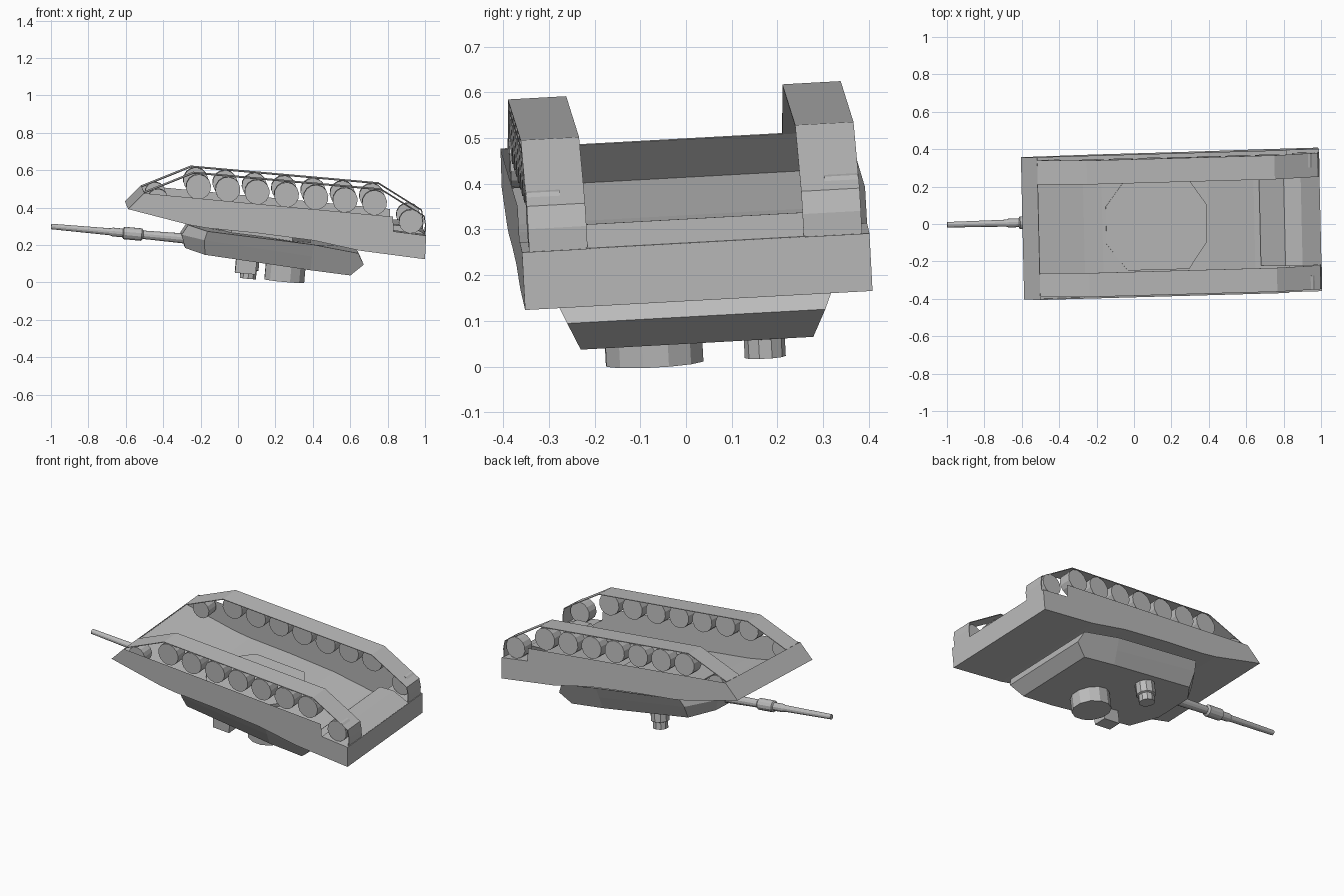
import bpy, bmesh, math
from mathutils import Matrix, Vector

if "Cube" in bpy.data.objects:
    bpy.data.objects.remove(bpy.data.objects["Cube"])

# Overturned tank: built in its own tilted frame (u along, v across, w towards the belly)
ax = Vector((1, 0.028, -0.09)).normalized()
ay = Vector((-0.023, 1, 0.055))
ay = (ay - ax * ay.dot(ax)).normalized()
az = ax.cross(ay)
TILT = Matrix((ax, ay, az)).transposed().to_4x4()
FRAME = Matrix.Translation((0, -0.003, 0.295)) @ TILT

grey = bpy.data.materials.new("plain_grey")
grey.diffuse_color = (0.5, 0.5, 0.5, 1)
grey.use_nodes = True
grey.node_tree.nodes["Principled BSDF"].inputs["Base Color"].default_value = grey.diffuse_color


def add(name, verts, faces):
    bm = bmesh.new()
    vs = [bm.verts.new(v) for v in verts]
    for f in faces:
        bm.faces.new([vs[i] for i in f])
    bmesh.ops.recalc_face_normals(bm, faces=bm.faces)
    me = bpy.data.meshes.new(name)
    bm.to_mesh(me)
    bm.free()
    me.materials.append(grey)
    ob = bpy.data.objects.new(name, me)
    ob.matrix_world = FRAME
    bpy.context.collection.objects.link(ob)
    return ob


def loft(name, rings):
    n = len(rings[0])
    verts = [p for r in rings for p in r]
    faces = [(k * n + i, k * n + (i + 1) % n, (k + 1) * n + (i + 1) % n, (k + 1) * n + i)
             for k in range(len(rings) - 1) for i in range(n)]
    faces += [tuple(range(n)), tuple(range(len(verts) - n, len(verts)))]
    return add(name, verts, faces)


def ring(center, r, n, axis, turn=0.5):
    pts = []
    for i in range(n):
        a = 2 * math.pi * (i + turn) / n
        c, s = r * math.cos(a), r * math.sin(a)
        d = {"u": (0, c, s), "v": (c, 0, s), "w": (c, s, 0)}[axis]
        pts.append(Vector(center) + Vector(d))
    return pts


def strip(name, path, v0, v1, thick=0.0):
    n = len(path)
    verts = [(u, v0, w) for u, w in path] + [(u, v1, w) for u, w in path]
    ob = add(name, verts, [(i, i + 1, n + i + 1, n + i) for i in range(n - 1)])
    if thick:
        m = ob.modifiers.new("thickness", "SOLIDIFY")
        m.thickness, m.offset = thick, 0
    return ob


# Hull shell: deck, nose plate and rear plate, open on the belly
W = 0.381
deck = [(-0.603, 0.064), (-0.27, 0.010), (-0.17, 0.002), (0.1, -0.001), (0.4, -0.013),
        (0.65, -0.045), (1.0, -0.06)]
shell = [(-0.525, 0.156)] + deck + [(0.994, 0.065)]
strip("hull_shell", shell, -W, W, 0.003)

# Rear shelf and ramp between the tracks
strip("rear_shelf", [(0.994, 0.065), (0.89, 0.108), (0.80, 0.10), (0.68, -0.03)], -0.24, 0.24, 0.003)

# Hull sides
side = shell + [(0.82, 0.072), (0.81, 0.15)]
for s, tag in ((-1, "right"), (1, "left")):
    add("hull_side_" + tag, [(u, s * W, w) for u, w in side], [tuple(range(len(side)))])
    strip("rear_ledge_" + tag, [(0.82, 0.072), (0.994, 0.065)], s * 0.24, s * W)

    # Track band wrapped over the running gear
    band = [(-0.525, 0.156), (-0.272, 0.285), (0.735, 0.286), (0.978, 0.163), (0.99, 0.115),
            (0.99, 0.065)]
    strip("track_" + tag, band, s * 0.237, s * 0.365, 0.004)

    # Road wheels, idler and sprocket
    gear = [(-0.24 + 0.1575 * k, 0.215, 0.067) for k in range(7)]
    gear += [(-0.45, 0.13, 0.055), (0.908, 0.132, 0.064)]
    for k, (u, w, r) in enumerate(gear):
        loft(f"wheel_{tag}_{k}", [ring((u, s * 0.29, w), r, 14, "v"),
                                  ring((u, s * 0.364, w), r, 14, "v")])


# Turret: three plan outlines (front, cheek, rear), mirrored across the middle
def outline(pts):
    return [(u, h, w) for u, h, w in pts] + [(u, -h, w) for u, h, w in reversed(pts)]


loft("turret", [
    outline([(-0.27, 0.14, -0.005), (-0.17, 0.325, -0.02), (0.40, 0.325, -0.04), (0.645, 0.31, -0.065)]),
    outline([(-0.30, 0.135, -0.06), (-0.18, 0.297, -0.07), (0.40, 0.296, -0.105), (0.68, 0.283, -0.125)]),
    outline([(-0.275, 0.12, -0.130), (-0.17, 0.25, -0.150), (0.40, 0.262, -0.181), (0.615, 0.255, -0.190)]),
])

# Turret ring
oct_plan = [(-0.15, 0.10), (-0.04, 0.245), (0.29, 0.245), (0.39, 0.10)]
loft("turret_ring", [outline([(u, h, w) for u, h in oct_plan]) for w in (-0.06, 0.01)])

# Hatches and sight on the roof
loft("commander_hatch", [ring((0.270, -0.087, w), 0.11, 12, "w") for w in (-0.15, -0.26)])
loft("small_hatch", [ring((0.082, 0.160, w), r, 10, "w")
                     for w, r in ((-0.14, 0.055), (-0.23, 0.055), (-0.235, 0.045), (-0.277, 0.045))])
loft("sight_box", [[(0.0, -0.235, w), (0.11, -0.235, w), (0.11, -0.155, w), (0.0, -0.155, w)]
                   for w in (-0.14, -0.232)])

# Gun barrel with sleeve
gun = [(-0.995, 0.015), (-0.68, 0.019), (-0.665, 0.024), (-0.61, 0.024), (-0.605, 0.034),
       (-0.51, 0.034), (-0.50, 0.023), (-0.25, 0.028)]
loft("gun_barrel", [ring((u, 0.022, -0.087), r, 12, "u") for u, r in gun])
